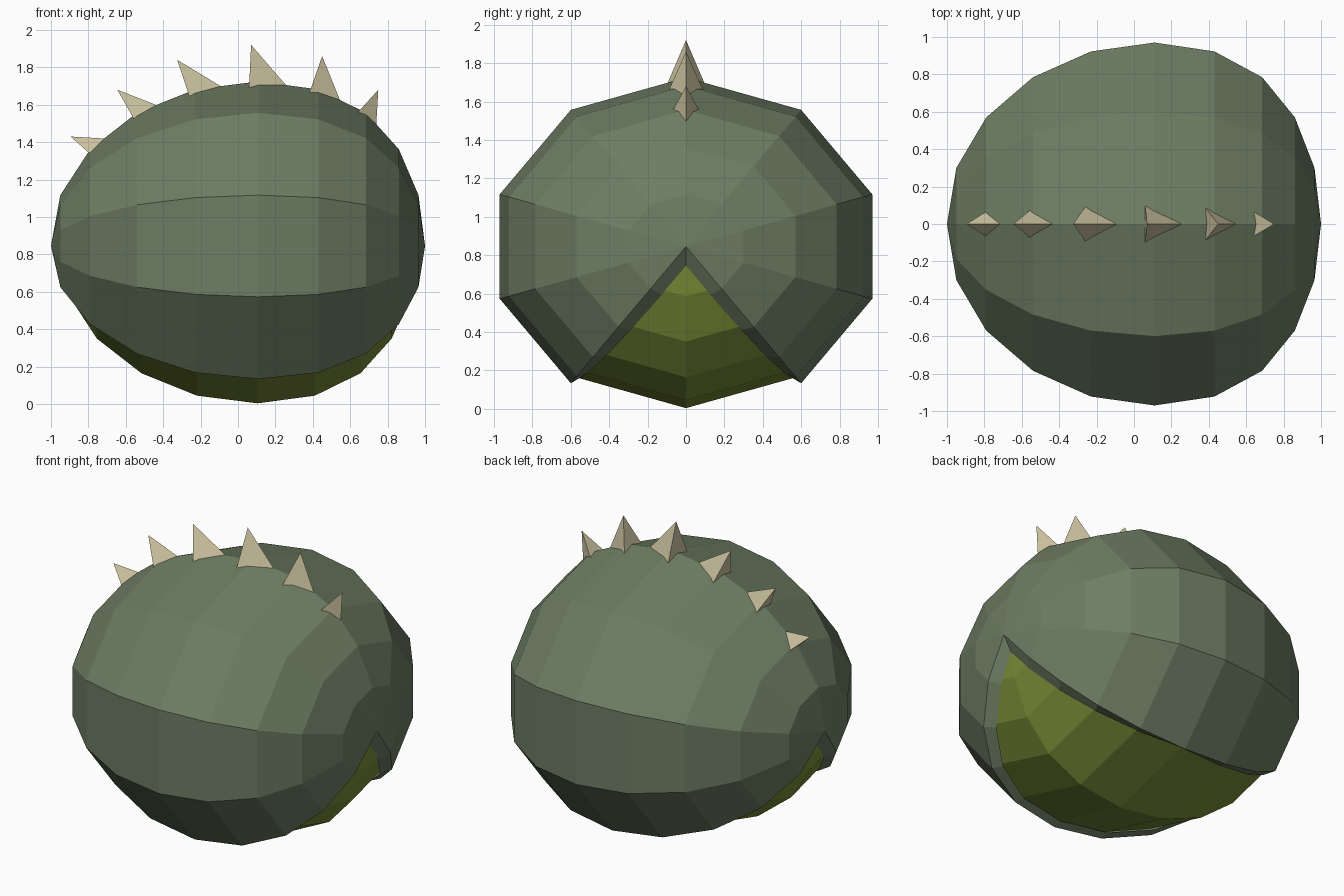
import bpy, bmesh
from math import sin, cos, radians, sqrt

cube = bpy.data.objects.get("Cube")
if cube:
    bpy.data.objects.remove(cube)

CZ, RY, RZ = 0.845, 1.02, 0.88          # centre height and ring radii
INNER = 0.956                           # belly size relative to the shell
RING_X = [-1, -0.95, -0.79, -0.54, -0.23, 0.11, 0.43, 0.685, 0.86, 0.965, 1]
RING_F = [sin(radians(18 * i)) for i in range(11)]


def material(name, rgb):
    m = bpy.data.materials.new(name)
    m.use_nodes = True
    m.diffuse_color = (*rgb, 1)
    bsdf = m.node_tree.nodes["Principled BSDF"]
    bsdf.inputs["Base Color"].default_value = (*rgb, 1)
    return m


def finish(bm, name, mat):
    bmesh.ops.remove_doubles(bm, verts=bm.verts, dist=0.0005)
    bmesh.ops.recalc_face_normals(bm, faces=bm.faces)
    mesh = bpy.data.meshes.new(name)
    bm.to_mesh(mesh)
    bm.free()
    mesh.materials.append(mat)
    obj = bpy.data.objects.new(name, mesh)
    bpy.context.collection.objects.link(obj)
    return obj


def skin(bm, rows):
    """Bridge neighbouring rows of points with faces."""
    grid = [[bm.verts.new(p) for p in row] for row in rows]
    for a, b in zip(grid, grid[1:]):
        for i in range(len(a) - 1):
            bm.faces.new((a[i], a[i + 1], b[i + 1], b[i]))


def ring_point(i, angle, scale=1):
    """Point on ring i, angle measured from straight down."""
    t, f = radians(angle), RING_F[i] * scale
    return (RING_X[i] * scale, RY * f * sin(t), CZ - RZ * f * cos(t))


def lip_point(i, side):
    """Inner edge of the shell opening, resting on the belly."""
    x, y, z = ring_point(i, 36)
    f, c = RING_F[i], sqrt(max(0, 1 - RING_F[i] ** 2))
    if f < 0.01:
        y, z = 0, CZ - 0.1
    else:
        y += -0.05 * c - 0.04 * f
        z += -0.042 * c + 0.03 * f
    rho = sqrt((y / RY) ** 2 + ((z - CZ) / RZ) ** 2) / INNER
    # find the same radius along the belly profile
    half = range(0, 5) if i < 5 else range(5, 10)
    x = RING_X[5] * INNER
    for k in half:
        lo, hi = RING_F[k], RING_F[k + 1]
        if min(lo, hi) <= rho <= max(lo, hi) and i != 5:
            t = (rho - lo) / (hi - lo)
            x = INNER * (RING_X[k] + t * (RING_X[k + 1] - RING_X[k]))
    return (x, y * side, z)


shell_green = material("shell green", (0.153, 0.205, 0.125))
belly_olive = material("belly olive", (0.195, 0.262, 0.038))
spike_bone = material("spike bone", (0.61, 0.546, 0.352))

# Faceted shell, open along the underside
bm = bmesh.new()
skin(bm, [[ring_point(i, a) for a in range(36, 325, 36)] for i in range(11)])
finish(bm, "shell", shell_green)

# Lip that turns in from the opening to the belly
for side, name in ((1, "shell_lip_back"), (-1, "shell_lip_front")):
    bm = bmesh.new()
    skin(bm, [[ring_point(i, 36 * side), lip_point(i, side)] for i in range(11)])
    lip = finish(bm, name, shell_green)
    for poly in lip.data.polygons:
        if poly.normal.z > 0:
            poly.flip()

# Belly showing through the opening
bm = bmesh.new()
skin(bm, [[ring_point(i, a, INNER) for a in range(-72, 73, 36)] for i in range(11)])
finish(bm, "belly", belly_olive)

# Three-sided spikes: tip, rear base and half width, front base (x, z)
SPIKES = [
    ((-0.895, 1.43), (-0.80, 1.345), 0.06, (-0.725, 1.42)),
    ((-0.645, 1.68), (-0.56, 1.53), 0.07, (-0.44, 1.60)),
    ((-0.325, 1.84), (-0.265, 1.66), 0.085, (-0.11, 1.71)),
    ((0.07, 1.92), (0.06, 1.71), 0.09, (0.235, 1.73)),
    ((0.45, 1.86), (0.387, 1.68), 0.08, (0.535, 1.65)),
    ((0.75, 1.68), (0.65, 1.57), 0.06, (0.74, 1.51)),
]
for n, (tip, rear, width, front) in enumerate(SPIKES, 1):
    bm = bmesh.new()
    top = bm.verts.new((tip[0], 0, tip[1]))
    base = []
    for (x, z), y in ((rear, width), (rear, -width), (front, 0)):
        base.append(bm.verts.new((tip[0] + (x - tip[0]) * 1.12, y * 1.12,
                                  tip[1] + (z - tip[1]) * 1.12)))
    bm.faces.new(base)
    for i in range(3):
        bm.faces.new((top, base[i], base[(i + 1) % 3]))
    finish(bm, f"spike_{n}", spike_bone)
